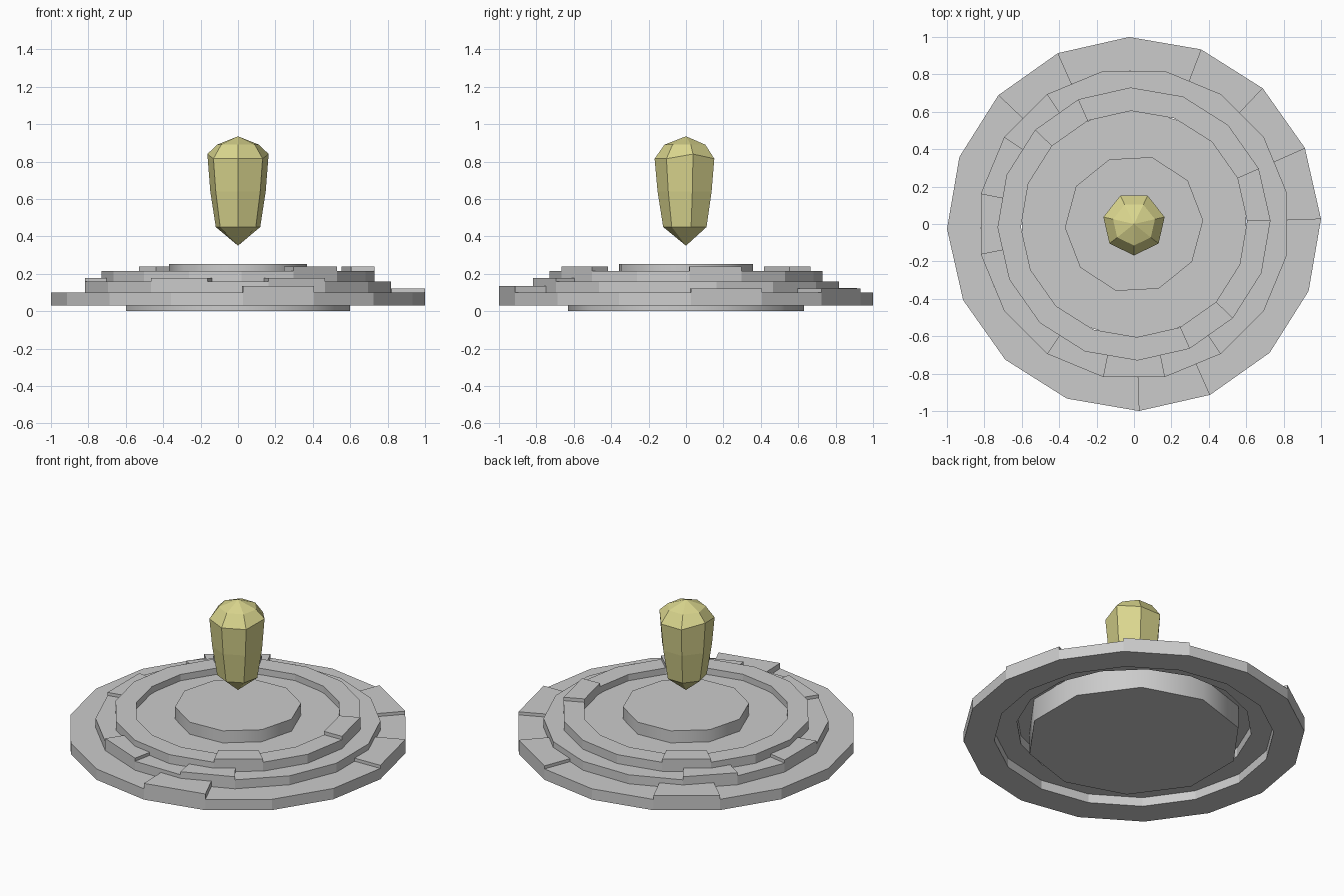
import bpy
import bmesh
from math import cos, sin, radians, pi

if "Cube" in bpy.data.objects:
    bpy.data.objects.remove(bpy.data.objects["Cube"], do_unlink=True)


def make_material(name, color):
    mat = bpy.data.materials.new(name)
    mat.use_nodes = True
    mat.diffuse_color = (*color, 1)
    mat.node_tree.nodes["Principled BSDF"].inputs["Base Color"].default_value = (*color, 1)
    return mat


stone = make_material("grey stone", (0.6, 0.6, 0.6))
crystal_yellow = make_material("pale yellow crystal", (0.7, 0.67, 0.27))


def finish(name, bm, mat):
    bmesh.ops.recalc_face_normals(bm, faces=bm.faces)
    mesh = bpy.data.meshes.new(name)
    bm.to_mesh(mesh)
    bm.free()
    mesh.materials.append(mat)
    obj = bpy.data.objects.new(name, mesh)
    bpy.context.collection.objects.link(obj)
    return obj


def polar(radius, angle, z):
    return (radius * cos(angle), radius * sin(angle), z)


def block_ring(name, inner, outer, bottom, top, offset, raised):
    """Ring of wedge blocks; raised maps a block number to its extra height."""
    count = 16
    step = 2 * pi / count
    bm = bmesh.new()
    for i in range(count):
        a = radians(offset) + i * step
        height = top + raised.get(i, 0)
        quads = [[bm.verts.new(polar(r, t, z)) for r, t in
                  ((inner, a), (outer, a), (outer, a + step), (inner, a + step))]
                 for z in (bottom, height)]
        low, high = quads
        bm.faces.new(low[::-1])
        bm.faces.new(high)
        for k in range(4):
            n = (k + 1) % 4
            bm.faces.new((low[k], low[n], high[n], high[k]))
    return finish(name, bm, stone)


def lathe(name, profile, sides, offset, mat):
    """Faceted solid from (radius, z) pairs; zero radius makes a point."""
    bm = bmesh.new()
    rings = []
    for r, z in profile:
        n = sides if r else 1
        rings.append([bm.verts.new(polar(r, radians(offset) + 2 * pi * i / sides, z))
                      for i in range(n)])
    for a, b in zip(rings, rings[1:]):
        for i in range(sides):
            j = (i + 1) % sides
            corners = [a[i % len(a)], a[j % len(a)], b[j % len(b)], b[i % len(b)]]
            bm.faces.new(list(dict.fromkeys(corners)))
    for ring in (rings[0], rings[-1]):
        if len(ring) > 1:
            bm.faces.new(ring)
    return finish(name, bm, mat)


# Stepped rings of stone blocks
block_ring("outer_ring", 0.82, 1.0, 0.03, 0.1, 1.5,
           {0: 0.02, 2: 0.02, 5: 0.025, 12: 0.035})
block_ring("middle_ring", 0.69, 0.835, 0.088, 0.158, 11.25,
           {5: 0.02, 7: 0.02, 10: 0.02, 12: 0.02})
block_ring("inner_ring", 0.605, 0.73, 0.146, 0.216, 1.5,
           {0: 0.022, 5: 0.022, 13: 0.022})

# Ten-sided floor and raised centre platform, rounded by shading
floor = lathe("floor_disc", [(0.63, 0), (0.63, 0.175)], 10, 18, stone)
platform = lathe("centre_platform", [(0.37, 0.17), (0.37, 0.253)], 10, 3, stone)
bpy.ops.object.select_all(action="DESELECT")
for obj in (floor, platform):
    obj.select_set(True)
bpy.context.view_layer.objects.active = floor
bpy.ops.object.shade_smooth_by_angle(angle=radians(50))

# Floating seven-sided crystal
crystal = lathe("floating_crystal",
                [(0, 0.35), (0.122, 0.45), (0.152, 0.64), (0.168, 0.825),
                 (0.115, 0.89), (0, 0.935)], 7, -90, crystal_yellow)
# Lower the front corner of the shoulder
for v in crystal.data.vertices:
    if abs(v.co.z - 0.825) < 0.001:
        v.co.z += 0.015 if abs(v.co.x) > 0.15 else -0.01
